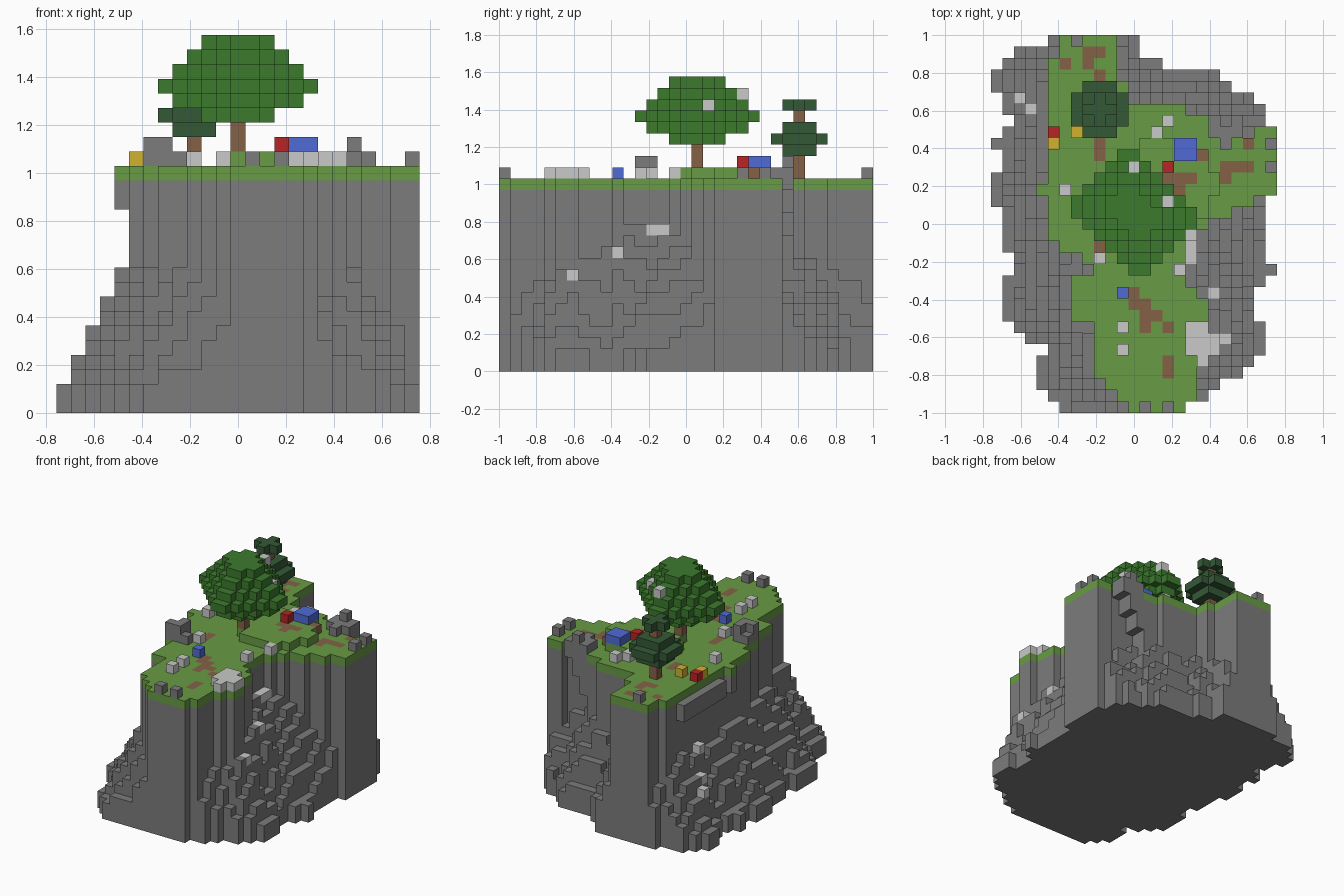
import bpy, bmesh, random
from math import hypot
from mathutils import Vector

random.seed(4)
if "Cube" in bpy.data.objects:
    bpy.data.objects.remove(bpy.data.objects["Cube"], do_unlink=True)

ROWS, COLS = 33, 25
UNIT = 2 / ROWS
GROUND = 16      # layer of the turf


def material(name, *rgb):
    mat = bpy.data.materials.new(name)
    mat.use_nodes = True
    mat.diffuse_color = (*rgb, 1)
    mat.node_tree.nodes["Principled BSDF"].inputs["Base Color"].default_value = (*rgb, 1)
    return mat


rock = material("rock grey", .2, .2, .2)
grass = material("grass green", .138, .33, .058)
dirt = material("dirt brown", .235, .12, .062)
leaf = material("leaf green", .045, .195, .027)
pine = material("pine green", .034, .1, .037)
pale = material("pale stone", .58, .59, .58)
red = material("red", .48, .018, .018)
blue = material("blue", .08, .145, .67)
yellow = material("yellow", .63, .45, .03)

DIRECTIONS = [Vector(v) for v in
              ((1, 0, 0), (-1, 0, 0), (0, 1, 0), (0, -1, 0), (0, 0, 1), (0, 0, -1))]


def voxel_object(name, cells, mats, painted=()):
    """Skin a set of (column, row, layer) cells; painted columns get slot 1."""
    cells = set(cells)
    bm = bmesh.new()
    corners = {}

    def corner(p):
        key = tuple(round(c * 2) for c in p)
        if key not in corners:
            corners[key] = bm.verts.new(p)
        return corners[key]

    for cell in sorted(cells):
        centre = Vector(cell)
        for n in DIRECTIONS:
            if tuple(int(c) for c in centre + n) in cells:
                continue
            u = Vector((n.y, n.z, n.x))
            v = n.cross(u)
            face = bm.faces.new([corner(centre + (n + u * a + v * b) / 2)
                                 for a, b in ((-1, -1), (1, -1), (1, 1), (-1, 1))])
            if cell[:2] in painted:
                face.material_index = 1
    bmesh.ops.dissolve_limit(bm, angle_limit=.01, verts=bm.verts, edges=bm.edges,
                             delimit={'MATERIAL'})
    for vert in bm.verts:
        x, y, z = vert.co
        vert.co = ((x - COLS // 2) * UNIT, (y - ROWS // 2) * UNIT, (z + .5) * UNIT)
    mesh = bpy.data.meshes.new(name)
    bm.to_mesh(mesh)
    bm.free()
    for mat in mats:
        mesh.materials.append(mat)
    obj = bpy.data.objects.new(name, mesh)
    bpy.context.collection.objects.link(obj)


def region(steps):
    """Cells between left and right edges; each step holds until the next row given."""
    area = set()
    for row in range(ROWS):
        _, left, right = [s for s in steps if s[0] <= row][-1]
        area |= {(col, row) for col in range(left, right)}
    return area


def patch(c0, c1, r0, r1):
    return [(c, r) for c in range(c0, c1 + 1) for r in range(r0, r1 + 1)]


def disc(cx, cy, layer, reach):
    """Round layer of cells within a squared distance."""
    span = range(-3, 4)
    return {(cx + a, cy + b, layer) for a in span for b in span if a * a + b * b <= reach}


# Outlines of the cliff foot and of the meadow on top
foot = region([(0, 6, 17), (1, 5, 19), (2, 4, 20), (3, 4, 22), (4, 4, 23), (5, 5, 24),
               (6, 3, 24), (7, 2, 24), (8, 1, 23), (11, 1, 24), (12, 2, 25), (13, 2, 24),
               (14, 1, 24), (18, 0, 24), (19, 0, 25), (21, 1, 25), (23, 0, 25),
               (24, 1, 25), (25, 2, 24), (26, 1, 24), (27, 1, 23), (28, 0, 21),
               (29, 0, 20), (30, 1, 15), (31, 2, 13), (32, 5, 13)])
meadow = region([(0, 12, 17), (1, 11, 18), (2, 10, 18), (3, 9, 18), (4, 9, 19), (5, 9, 20),
                 (7, 9, 19), (8, 7, 19), (10, 7, 18), (11, 7, 17), (12, 6, 17),
                 (15, 5, 18), (16, 5, 19), (17, 5, 21), (18, 5, 23), (19, 5, 25),
                 (25, 5, 19), (26, 5, 17), (27, 5, 12), (29, 5, 11), (31, 6, 11)])
meadow -= set(patch(19, 22, 24, 24))
outside = {(c, r) for c in range(-1, COLS + 1) for r in range(-1, ROWS + 1)} - foot


def nearest(cell, area):
    return min(hypot(cell[0] - c, cell[1] - r) for c, r in area)


# Cliff: full height under the meadow, terraces falling to the outer edge
top = {}
for cell in sorted(foot | meadow):
    if cell in meadow:
        top[cell] = GROUND
    else:
        inner, outer = nearest(cell, meadow), nearest(cell, outside)
        slope = 12 * outer / (inner + outer)
        # scree heaped up in the right-hand cove
        slope += 2.5 * max(0, 1 - ((cell[0] - 18) ** 2 + (cell[1] - 12) ** 2) / 25)
        top[cell] = max(2, round(slope + random.choice((-1, 0, 0, 0, 0))))
cliff = {(c, r, k) for (c, r), height in top.items() for k in range(height)}
# Overhanging ledges on the left and behind the right wing
cliff |= {(4, r, k) for r in (19, *range(21, 29)) for k in (14, 15)}
for c, r in patch(19, 21, 24, 25):
    cliff |= {(c, r, k) for k in range(2 * c - 26, GROUND + 1)}
    top[c, r] = GROUND + 1
voxel_object("cliff", cliff, [rock])

# Turf with a low mound and dirt patches
turf = {(c, r, GROUND) for c, r in meadow | {(4, 19)}}
turf |= {(c, r, GROUND + 1) for c, r in meadow
         if ((c - 15) / 4.2) ** 2 + ((r - 19.5) / 4) ** 2 <= 1}
for c, r, k in turf:
    top[c, r] = max(top[c, r], k + 1)
patches = {(9, 31), (8, 31), (8, 30), (6, 30), (9, 29), (8, 28), (9, 28), (9, 23), (9, 22),
           (22, 23), (18, 22), (20, 21), (21, 21), (22, 21), (20, 20), (17, 20), (15, 20),
           (16, 20), (16, 19), (9, 15), (9, 14), (12, 10), (12, 9), (13, 9), (13, 8),
           (13, 7), (14, 8), (15, 7), (15, 4), (15, 3)}
voxel_object("turf", turf, [grass, dirt], patches)


# Loose blocks resting on whatever lies below them
def rest(name, mat, spots):
    cells = {(*spot, top[spot]) for spot in spots}
    for spot in spots:
        top[spot] += 1
    voxel_object(name, cells, [mat])


rest("left_boulder", rock, [(6, 12), (7, 12), (8, 12), (7, 13), (6, 13)])
rest("left_boulder_top", rock, [(6, 12), (7, 12), (7, 13)])
rest("right_boulder", rock, patch(19, 21, 24, 25) + [(20, 23)])
rest("right_boulder_top", rock, [(20, 25)])
rest("rim_rocks", rock, [(7, 32), (13, 0), (15, 0), (24, 23), (24, 21)])
rest("pale_slab", pale, patch(17, 18, 5, 7) + [(18, 4), (19, 5), (19, 6)])
rest("pale_stones", pale, [(6, 19), (15, 25), (14, 24), (9, 13), (11, 7), (11, 5),
                           (17, 15), (16, 12)])
rest("slope_stones", pale, [(2, 27), (3, 26), (4, 25), (19, 10), (20, 6),
                            (17, 13), (17, 14)])
rest("red_blocks", red, [(5, 24), (15, 21)])
rest("yellow_blocks", yellow, [(5, 23), (7, 24)])
rest("blue_blocks", blue, patch(16, 17, 22, 23) + [(11, 10)])

# Broad tree: a slightly swirled round crown, fuller on two opposite quarters
voxel_object("tree_trunk", [(12, 17, k) for k in range(17, 21)], [dirt])
blossoms = {(12, 21, 24), (15, 18, 23)}
crown = set()
for layer, radius in enumerate((2, 4, 5, 4, 3, 2), 20):
    span = range(-radius, radius + 1)
    crown |= {(12 + a, 17 + b, layer) for a in span for b in span
              if a * a + b * b <= radius ** 2 + 1 and abs(a) + abs(b) <= radius + (a * b < 0)}
crown -= blossoms | {(16, 18, 23)}
voxel_object("tree_crown", crown, [leaf])
voxel_object("tree_blossoms", blossoms, [pale])

# Pine with a tiered crown
voxel_object("pine_trunk", [(9, 26, k) for k in range(17, 23)], [dirt])
voxel_object("pine_crown", disc(9, 26, 19, 2) | disc(9, 26, 20, 5) | disc(9, 26, 21, 2)
             | disc(9, 26, 23, 1), [pine])
